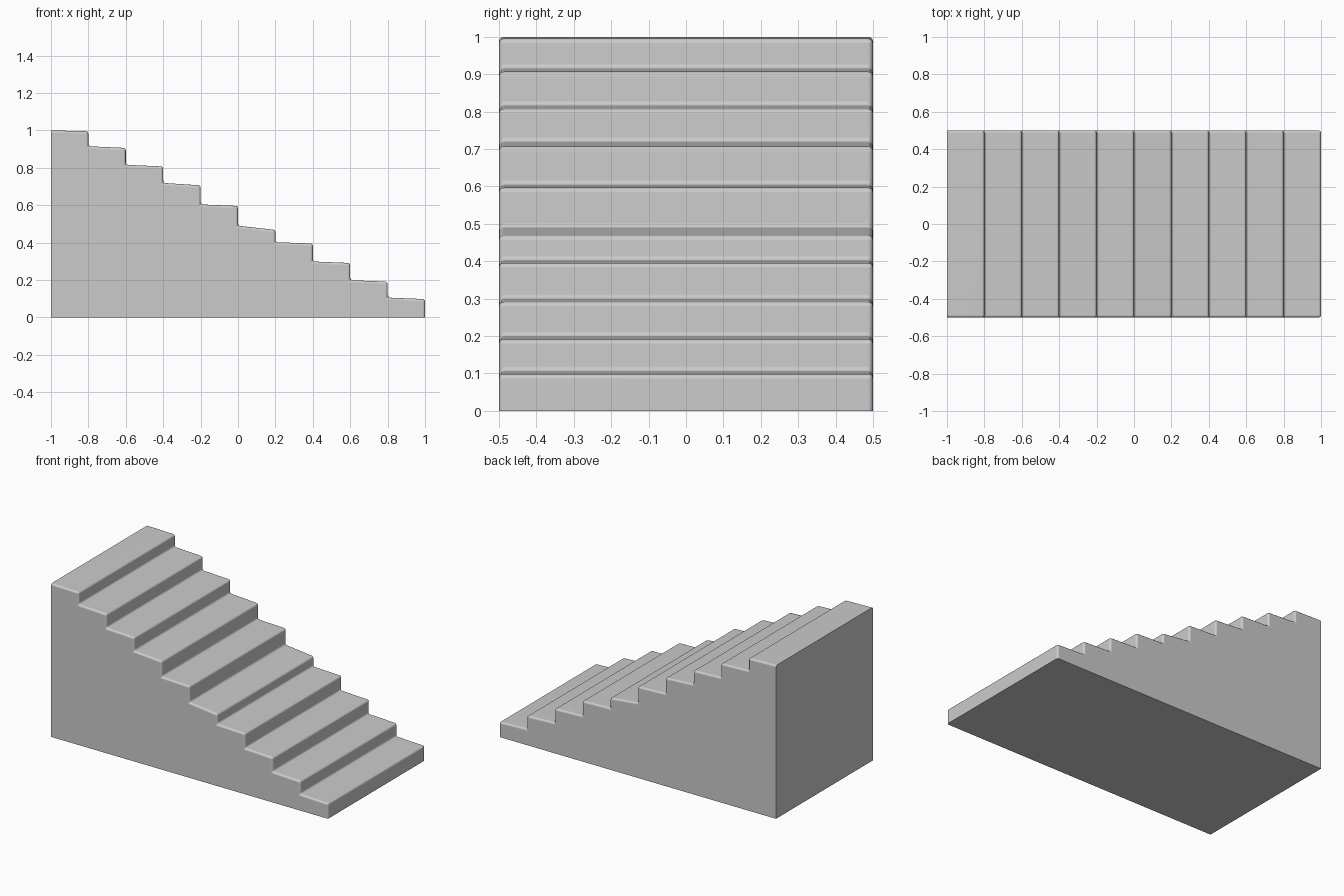
import bpy, bmesh, math

if "Cube" in bpy.data.objects:
    bpy.data.objects.remove(bpy.data.objects["Cube"])

# Tread heights per step, bottom to top: (front nose, back against next riser)
TREADS = [(0.098, 0.106), (0.191, 0.199), (0.291, 0.299), (0.395, 0.402),
          (0.468, 0.49), (0.596, 0.604), (0.706, 0.719), (0.807, 0.816),
          (0.906, 0.915), (0.995, 1.0)]
RUN, HALF_WIDTH, BEVEL = 0.2, 0.5, 0.013

# Side profile of the staircase
profile = [(-1, 0), (1, 0)]
for i, (nose, back) in enumerate(TREADS):
    x = 1 - RUN * i
    profile += [(x, nose), (x - RUN, back)]

# Extrude the profile across the width
bm = bmesh.new()
face = bm.faces.new([bm.verts.new((x, -HALF_WIDTH, z)) for x, z in profile])
out = bmesh.ops.extrude_face_region(bm, geom=[face], use_keep_orig=True)
moved = [g for g in out["geom"] if isinstance(g, bmesh.types.BMVert)]
bmesh.ops.translate(bm, verts=moved, vec=(0, 2 * HALF_WIDTH, 0))
bmesh.ops.recalc_face_normals(bm, faces=bm.faces)

# Round every step edge; keep the base and the back wall sharp
def is_sharp(e):
    a, b = (v.co for v in e.verts)
    return (a.z < 1e-4 and b.z < 1e-4) or (a.x < -0.999 and b.x < -0.999)

bmesh.ops.bevel(bm, geom=[e for e in bm.edges if not is_sharp(e)],
                offset=BEVEL, offset_type='OFFSET', segments=3, profile=0.5,
                affect='EDGES', clamp_overlap=True)

mesh = bpy.data.meshes.new("staircase")
bm.to_mesh(mesh)
bm.free()
stairs = bpy.data.objects.new("staircase", mesh)
bpy.context.collection.objects.link(stairs)

# Soft bevel shading with flat main faces
bpy.context.view_layer.objects.active = stairs
stairs.select_set(True)
bpy.ops.object.shade_smooth_by_angle(angle=math.radians(40))
wn = stairs.modifiers.new("flat_faces", 'WEIGHTED_NORMAL')
wn.keep_sharp = True
